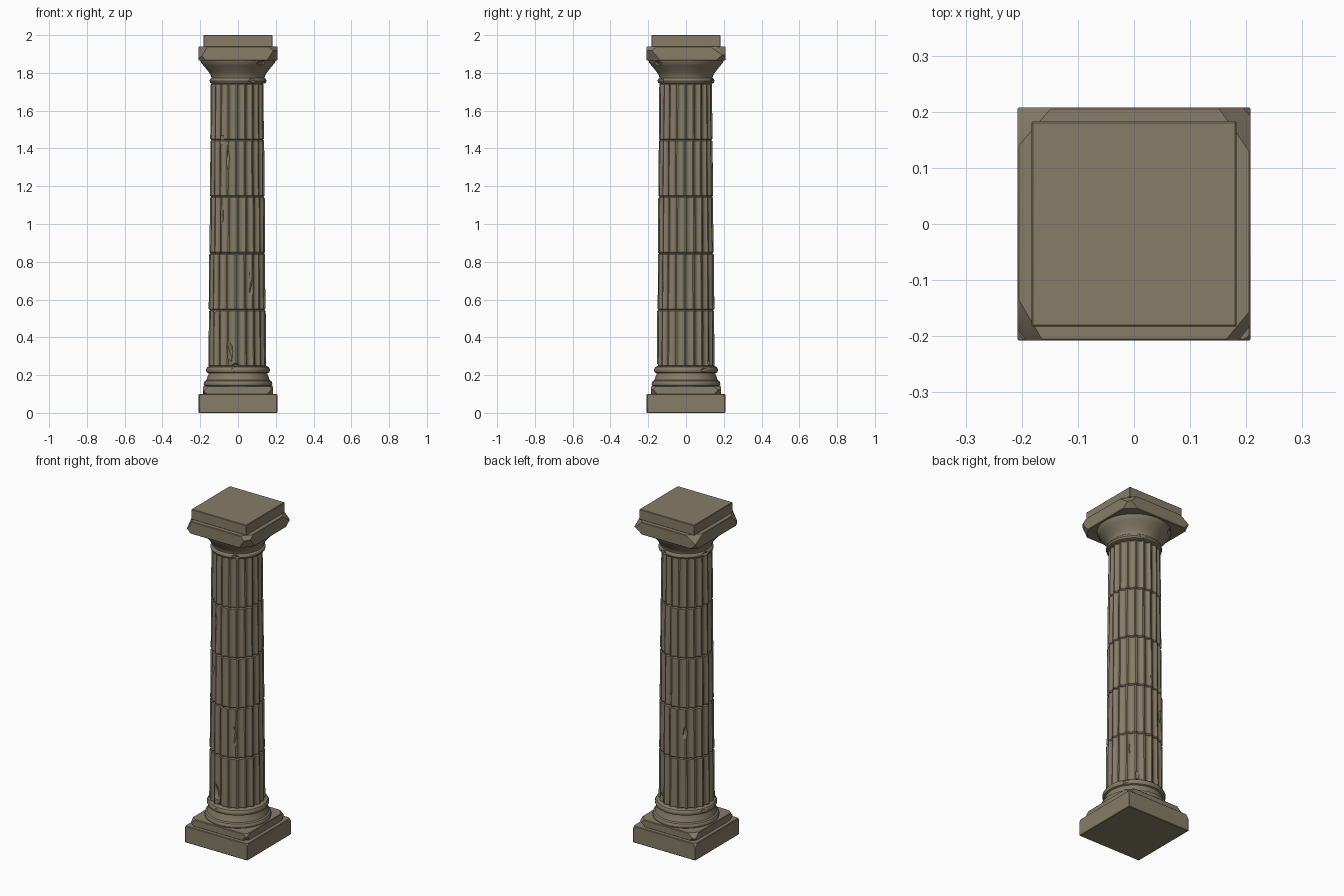
import bpy, bmesh, math, random
from mathutils import Vector, Matrix

random.seed(7)
cube = bpy.data.objects.get("Cube")
if cube:
    bpy.data.objects.remove(cube, do_unlink=True)

stone = bpy.data.materials.new("weathered_stone")
stone.use_nodes = True
COLOUR = (0.24, 0.205, 0.14, 1)
stone.diffuse_color = COLOUR
shader = stone.node_tree.nodes["Principled BSDF"]
shader.inputs["Base Color"].default_value = COLOUR
shader.inputs["Roughness"].default_value = 0.9


def add_object(name, bm):
    bmesh.ops.recalc_face_normals(bm, faces=bm.faces[:])
    mesh = bpy.data.meshes.new(name)
    bm.to_mesh(mesh)
    bm.free()
    mesh.materials.append(stone)
    obj = bpy.data.objects.new(name, mesh)
    bpy.context.collection.objects.link(obj)
    return obj


def smooth(obj):
    bpy.ops.object.select_all(action='DESELECT')
    obj.select_set(True)
    bpy.context.view_layer.objects.active = obj
    bpy.ops.object.shade_smooth_by_angle(angle=math.radians(32))


def loft(rings):
    """Skin a stack of closed rings and cap both ends."""
    bm = bmesh.new()
    loops = [[bm.verts.new(p) for p in ring] for ring in rings]
    count = len(loops[0])
    for low, high in zip(loops, loops[1:]):
        for i in range(count):
            j = (i + 1) % count
            bm.faces.new((low[i], low[j], high[j], high[i]))
    bm.faces.new(loops[0][::-1])
    bm.faces.new(loops[-1])
    return bm


def lathe(name, profile, sides=64):
    turns = [math.tau * i / sides for i in range(sides)]
    return add_object(name, loft(
        [[(r * math.cos(a), r * math.sin(a), z) for a in turns] for r, z in profile]))


def rock(bm, angle, radius, z, size):
    """Lumpy cutter: size is (depth, width, height)."""
    verts = bmesh.ops.create_icosphere(bm, subdivisions=2, radius=1)["verts"]
    place = (Matrix.Rotation(math.radians(angle), 4, 'Z')
             @ Matrix.Translation((radius, 0, z))
             @ Matrix.Rotation(random.uniform(-.15, .15), 4, 'X')
             @ Matrix.Diagonal((*size, 1)))
    for v in verts:
        v.co = place @ (v.co * random.uniform(.75, 1.1))


def carve(obj, chips):
    """Subtract each rock, bake the result and remove the cutter."""
    for chip in chips:
        bm = bmesh.new()
        rock(bm, *chip)
        cutter = add_object("chip_cutter", bm)
        cutter.hide_render = True
        mod = obj.modifiers.new("chip", 'BOOLEAN')
        mod.operation, mod.solver, mod.object = 'DIFFERENCE', 'EXACT', cutter
        graph = bpy.context.evaluated_depsgraph_get()
        baked = bpy.data.meshes.new_from_object(obj.evaluated_get(graph))
        obj.modifiers.clear()
        obj.data = baked
        bpy.data.objects.remove(cutter, do_unlink=True)


def block(name, half, z0, z1, chip=0.0, sides=(1, -1)):
    """Square slab with corners broken off along random planes."""
    bm = bmesh.new()
    bmesh.ops.create_cube(bm, size=1, matrix=Matrix.Translation((0, 0, (z0 + z1) / 2))
                          @ Matrix.Diagonal((2 * half, 2 * half, z1 - z0, 1)))
    bmesh.ops.bevel(bm, geom=bm.edges[:], offset=0.003, segments=1, affect='EDGES')
    if chip:
        for sx in (-1, 1):
            for sy in (-1, 1):
                for sz in sides:
                    normal = Vector((sx * random.uniform(.5, 1), sy * random.uniform(.5, 1),
                                     sz * random.uniform(.5, 1))).normalized()
                    corner = Vector((sx * half, sy * half, z1 if sz > 0 else z0))
                    point = corner - normal * chip * random.uniform(.5, 1.2)
                    bmesh.ops.bisect_plane(bm, geom=bm.verts[:] + bm.edges[:] + bm.faces[:],
                                           plane_co=point, plane_no=normal, clear_outer=True)
                    bmesh.ops.holes_fill(bm, edges=bm.edges[:], sides=0)
    return add_object(name, bm)


# Square base
smooth(block("plinth", 0.208, 0, 0.1, 0.014, (1,)))
smooth(block("base_slab", 0.186, 0.098, 0.142, 0.022))

# Round base mouldings
base = lathe("base_moulding", [
    (.172, .14), (.18, .145), (.182, .155), (.177, .168), (.168, .173), (.163, .188),
    (.157, .203), (.156, .21), (.165, .214), (.169, .223), (.169, .232), (.163, .242), (.15, .248)])
carve(base, [(a, .18, .23, (.018, .03, .02)) for a in (-98, 35, 160)])
smooth(base)

# Fluted drums
FLUTES, STEPS, DRUMS, HEIGHT, FOOT = 20, 8, 5, 0.3, 0.245


def flute_ring(z, inset, turn, shift):
    radius = 0.153 - 0.009 * (z - FOOT) - inset
    ring = []
    for i in range(FLUTES * STEPS):
        t = (i % STEPS) / (STEPS - 1) * 2 - 1
        r = radius - 0.011 * (1 - t * t)
        # the last step of each flute is the narrow ridge between flutes
        a = math.tau * (i // STEPS + (t + 1) / 2 * 0.86) / FLUTES + turn
        ring.append((r * math.cos(a) + shift[0], r * math.sin(a) + shift[1], z))
    return ring


# Broken places by drum: angle, height within the drum, half width, half height
damage = [
    [(-106, .08, .02, .06), (-97, 0, .03, .02), (58, .03, .02, .04), (40, .2, .01, .05)],
    [(-62, .12, .018, .06), (-88, .3, .03, .014), (-65, .2, .015, .05), (122, .15, .02, .05)],
    [(-125, .2, .012, .05), (0, .3, .04, .015), (85, .04, .02, .05), (180, .15, .015, .06)],
    [(-112, .2, .017, .07), (-122, .29, .04, .025), (64, .22, .02, .06), (0, 0, .03, .012)],
    [(-125, .01, .04, .02), (76, .25, .025, .05), (100, .24, .02, .045), (-65, 0, .025, .012)],
]
for n in range(DRUMS):
    z = FOOT + n * HEIGHT
    top = z + HEIGHT
    turn = random.uniform(-.03, .03)
    shift = (-0.003 + random.uniform(-.002, .002), random.uniform(-.002, .002))
    levels = ((z, .006), (z + .006, 0), (z + HEIGHT / 2, 0), (top - .006, 0), (top, .006))
    drum = add_object(f"shaft_drum_{n + 1}",
                      loft([flute_ring(h, inset, turn, shift) for h, inset in levels]))
    chips = [(a, .155, z + h, (.02, w, t)) for a, h, w, t in damage[n]]
    for _ in range(4):
        chips.append((random.uniform(0, 360), .156, random.choice((z, top)),
                      (.012, random.uniform(.012, .025), random.uniform(.008, .02))))
    carve(drum, chips)
    smooth(drum)

# Flared capital
capital = lathe("capital_flare", [
    (.138, 1.743), (.147, 1.747), (.151, 1.757), (.148, 1.768), (.141, 1.774), (.143, 1.785),
    (.152, 1.8), (.167, 1.82), (.184, 1.84), (.196, 1.855), (.2, 1.87)])
carve(capital, [(a, .152, 1.76, (.013, .025, .014)) for a in (-60, 70, 170)]
      + [(a, .2, 1.845, (.02, .04, .02)) for a in (-50, 130)])
smooth(capital)

# Square slabs on top
smooth(block("abacus", 0.208, 1.865, 1.94, 0.034))
smooth(block("top_slab", 0.183, 1.938, 2.0, 0.004))
